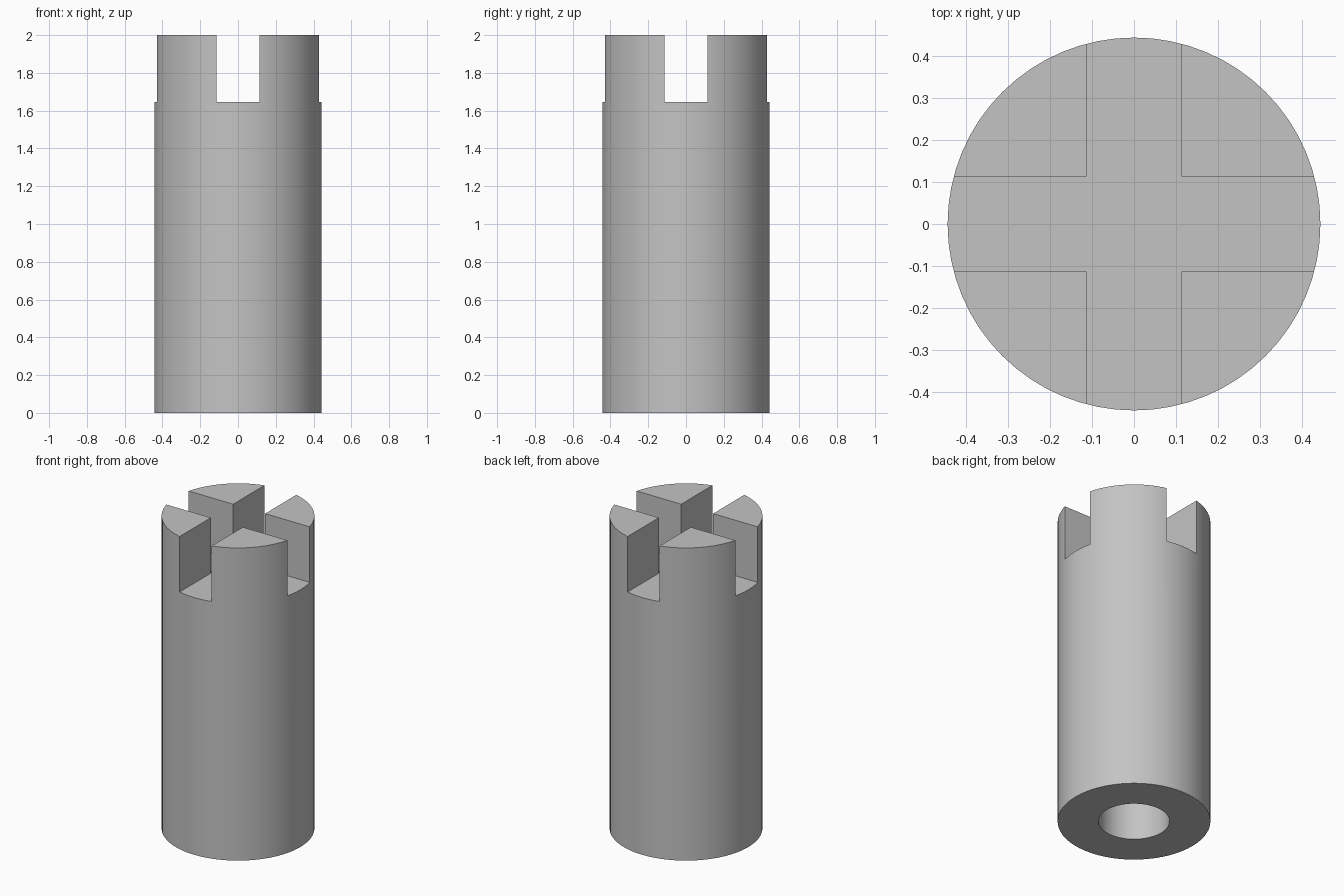
import bpy
import bmesh
import math
from mathutils import Matrix, Vector

default = bpy.data.objects.get("Cube")
if default:
    bpy.data.objects.remove(default, do_unlink=True)

RADIUS, HEIGHT = 0.443, 2.0
SLOT_HALF, SLOT_FLOOR = 0.113, 1.645
BORE_RADIUS, BORE_DEPTH = 0.206, 1.2

grey = bpy.data.materials.new("plain grey")
grey.use_nodes = True
colour = (0.55, 0.55, 0.55, 1)
grey.diffuse_color = colour
grey.node_tree.nodes["Principled BSDF"].inputs["Base Color"].default_value = colour


def prism(name, outline, bottom, top):
    """Extrude a flat outline from bottom to top."""
    bm = bmesh.new()
    face = bm.faces.new([bm.verts.new((x, y, bottom)) for x, y in outline])
    grown = bmesh.ops.extrude_face_region(bm, geom=[face])["geom"]
    verts = [v for v in grown if isinstance(v, bmesh.types.BMVert)]
    bmesh.ops.translate(bm, verts=verts, vec=(0, 0, top - bottom))
    bmesh.ops.recalc_face_normals(bm, faces=bm.faces)
    mesh = bpy.data.meshes.new(name)
    bm.to_mesh(mesh)
    bm.free()
    mesh.materials.append(grey)
    obj = bpy.data.objects.new(name, mesh)
    bpy.context.collection.objects.link(obj)
    return obj


def circle(radius, sides):
    angles = [math.tau * i / sides for i in range(sides)]
    return [(radius * math.cos(a), radius * math.sin(a)) for a in angles]


# Cross outline: one arm repeated by quarter turns
arm = [Vector((SLOT_HALF, -SLOT_HALF)), Vector((1, -SLOT_HALF)), Vector((1, SLOT_HALF))]
cross = [Matrix.Rotation(math.pi / 2 * q, 2) @ p for q in range(4) for p in arm]

# Solid post, crossed slots at the top and blind bore from below
post = prism("slotted_post", circle(RADIUS, 64), 0, HEIGHT)
cutters = [
    prism("cross_slot_cutter", cross, SLOT_FLOOR, HEIGHT + 0.2),
    prism("bore_cutter", circle(BORE_RADIUS, 48), -0.2, BORE_DEPTH),
]

bpy.ops.object.select_all(action="DESELECT")
post.select_set(True)
bpy.context.view_layer.objects.active = post
for cutter in cutters:
    cut = post.modifiers.new(cutter.name, "BOOLEAN")
    cut.operation = "DIFFERENCE"
    cut.solver = "EXACT"
    cut.object = cutter
    bpy.ops.object.modifier_apply(modifier=cut.name)
    bpy.data.objects.remove(cutter, do_unlink=True)

# Smooth round walls with crisp rims and slots
bpy.ops.object.shade_smooth_by_angle(angle=math.radians(30))
